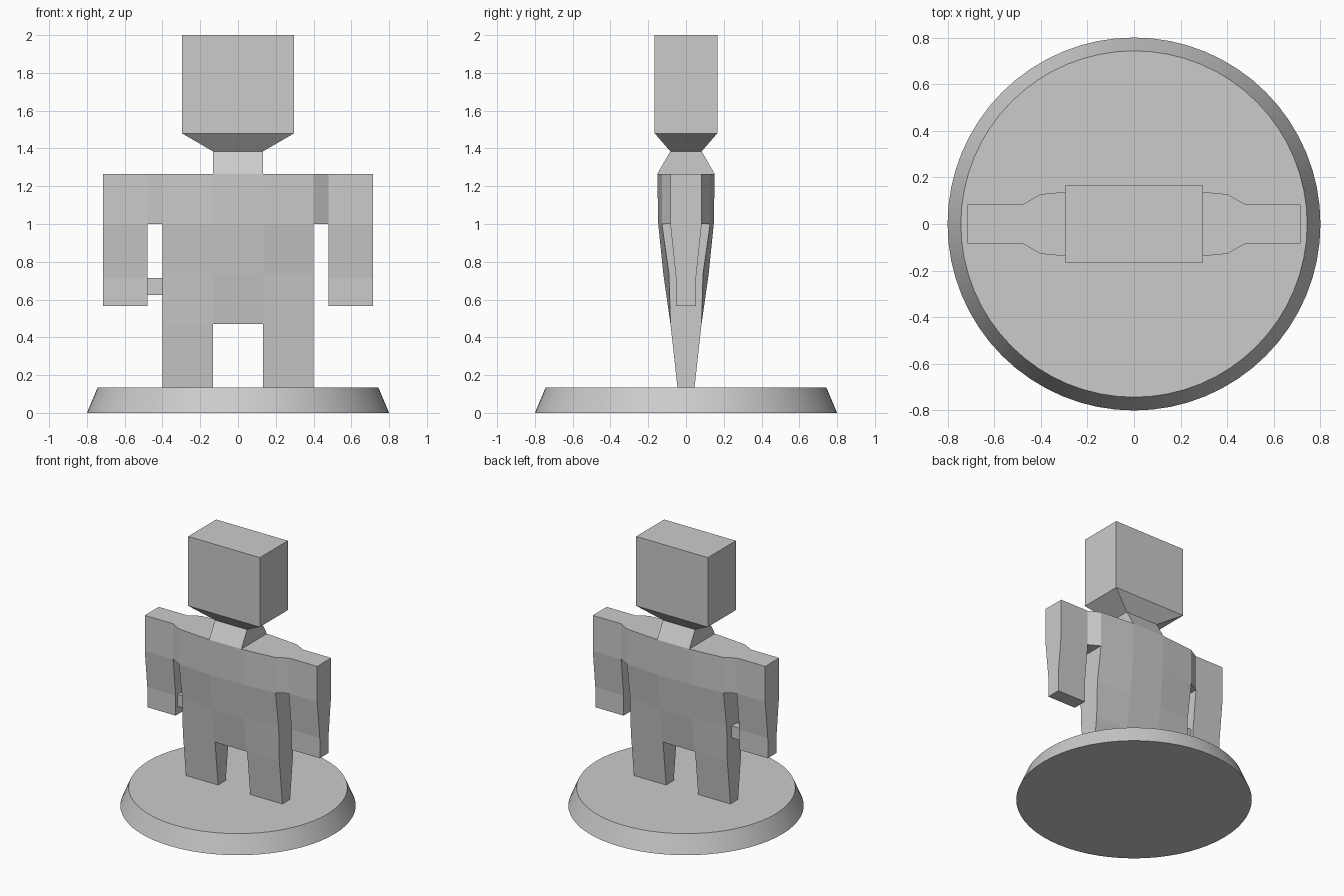
import bpy, bmesh

cube = bpy.data.objects.get("Cube")
if cube:
    bpy.data.objects.remove(cube, do_unlink=True)

# One plain grey for every part
grey = bpy.data.materials.new("plain grey")
grey.use_nodes = True
color = (0.6, 0.6, 0.6, 1)
grey.diffuse_color = color
grey.node_tree.nodes["Principled BSDF"].inputs["Base Color"].default_value = color


def finish(bm, name):
    bmesh.ops.recalc_face_normals(bm, faces=bm.faces)
    mesh = bpy.data.meshes.new(name)
    bm.to_mesh(mesh)
    bm.free()
    obj = bpy.data.objects.new(name, mesh)
    bpy.context.collection.objects.link(obj)
    mesh.materials.append(grey)
    return obj


def loft(name, rings):
    """Stack rectangles given as (height, half width, half depth, centre x)."""
    bm = bmesh.new()
    loops = [[bm.verts.new((cx + sx * w, sy * d, z))
              for sx, sy in ((-1, -1), (1, -1), (1, 1), (-1, 1))]
             for z, w, d, cx in rings]
    for low, high in zip(loops, loops[1:]):
        for i in range(4):
            j = (i + 1) % 4
            bm.faces.new((low[i], low[j], high[j], high[i]))
    bm.faces.new(loops[0])
    bm.faces.new(loops[-1])
    return finish(bm, name)


# Round stand with a sloping rim
bpy.ops.mesh.primitive_cone_add(vertices=64, radius1=0.8, radius2=0.743,
                                depth=0.135, location=(0, 0, 0.0675))
stand = bpy.context.object
stand.name = "stand"
stand.data.materials.append(grey)
bpy.ops.object.shade_smooth_by_angle()

# Body: a grid of columns and rows, thickened by a half depth at each crossing
half_columns = (0.133, 0.4, 0.48, 0.715)
columns = [-x for x in reversed(half_columns)] + list(half_columns)
trunk_rows = (1.265, 1.0, 0.735, 0.47, 0.133)
arm_rows = (1.265, 1.0, 0.715, 0.565)
depths = {
    0.133: (0.152, 0.147, 0.12, 0.082, 0.045),
    0.4: (0.128, 0.128, 0.09, 0.082, 0.045),
    0.48: (0.083, 0.083, 0.053, 0.053),
    0.715: (0.083, 0.083, 0.053, 0.053),
}
# Rows filled below the shoulder line, per column: arm, armpit, leg, belly
filled = (3, 1, 4, 3, 4, 1, 3)

bm = bmesh.new()
grid = {}


def corner(c, r, side):
    key = (c, r, side)
    if key not in grid:
        x = columns[c]
        rows = arm_rows if abs(x) > 0.45 else trunk_rows
        grid[key] = bm.verts.new((x, side * depths[abs(x)][r], rows[r]))
    return grid[key]


cells = {(c, r) for c, count in enumerate(filled) for r in range(count)}
for c, r in cells:
    ring = ((c, r), (c + 1, r), (c + 1, r + 1), (c, r + 1))
    for side in (-1, 1):
        bm.faces.new([corner(*p, side) for p in ring])
    # Close the outline wherever there is no neighbouring cell
    neighbours = ((c, r - 1), (c + 1, r), (c, r + 1), (c - 1, r))
    for i, cell in enumerate(neighbours):
        if cell not in cells:
            p, q = ring[i], ring[(i + 1) % 4]
            bm.faces.new((corner(*p, -1), corner(*q, -1),
                          corner(*q, 1), corner(*p, 1)))
finish(bm, "body")

# Neck flaring into the block head
loft("neck_and_head", [(1.265, 0.133, 0.152, 0), (1.385, 0.133, 0.083, 0),
                       (1.48, 0.297, 0.166, 0), (2.0, 0.297, 0.166, 0)])

# Stub thumb on the inner side of the right hand
loft("right_thumb", [(0.625, 0.045, 0.03, -0.442), (0.715, 0.045, 0.03, -0.442)])
